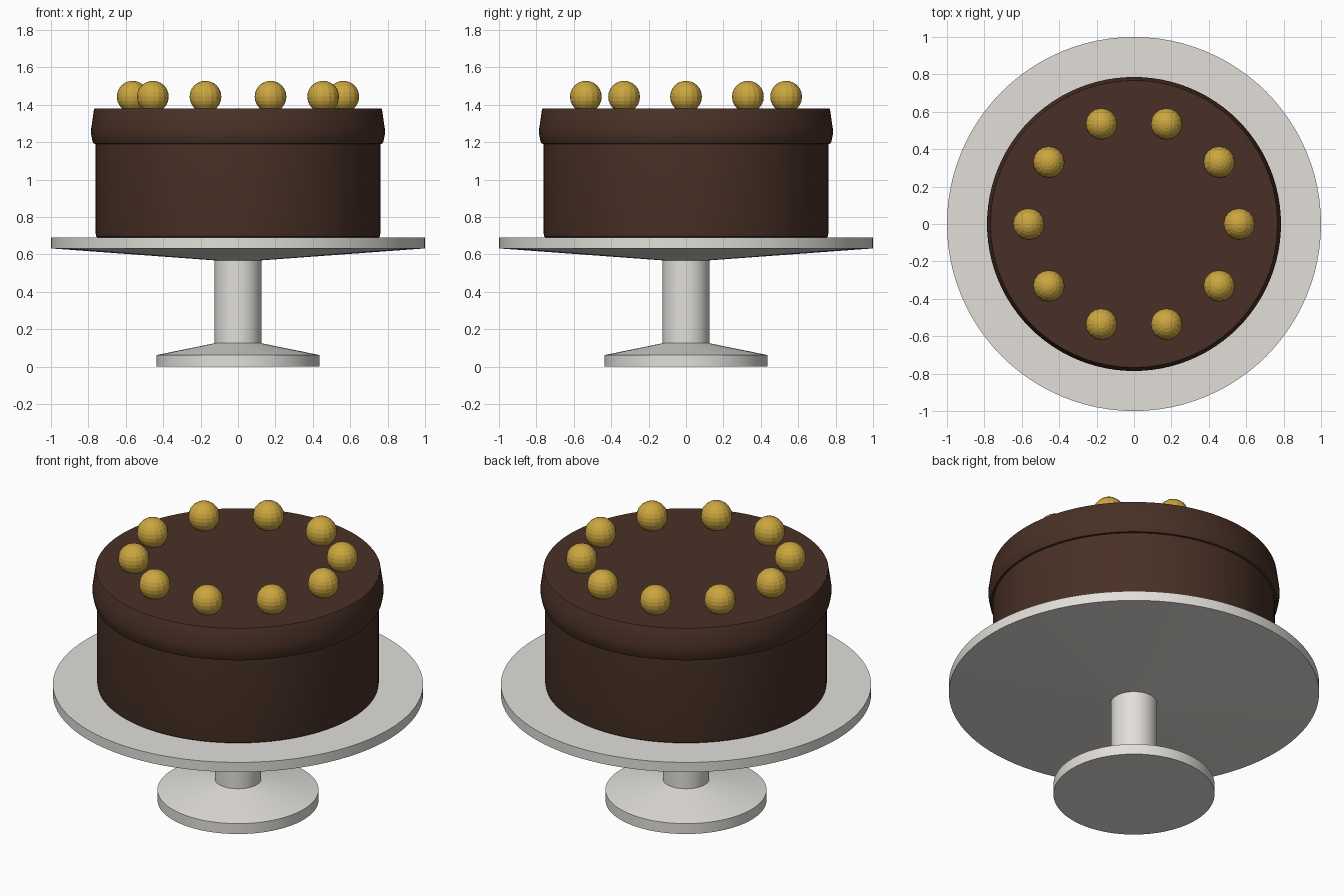
import bpy
import bmesh
import math

cube = bpy.data.objects.get("Cube")
if cube:
    bpy.data.objects.remove(cube, do_unlink=True)


def make_material(name, color, roughness):
    mat = bpy.data.materials.new(name)
    mat.use_nodes = True
    mat.diffuse_color = (*color, 1)
    shader = next(n for n in mat.node_tree.nodes if n.type == 'BSDF_PRINCIPLED')
    shader.inputs["Base Color"].default_value = (*color, 1)
    shader.inputs["Roughness"].default_value = roughness
    return mat


ceramic = make_material("white_ceramic", (0.76, 0.74, 0.70), 0.4)
chocolate = make_material("dark_chocolate", (0.066, 0.03, 0.019), 0.6)
gold = make_material("gold", (0.6, 0.38, 0.05), 0.5)


def finish(bm, name, mat):
    bmesh.ops.recalc_face_normals(bm, faces=bm.faces)
    mesh = bpy.data.meshes.new(name)
    bm.to_mesh(mesh)
    bm.free()
    mesh.materials.append(mat)
    obj = bpy.data.objects.new(name, mesh)
    bpy.context.collection.objects.link(obj)
    return obj


def lathe(name, profile, mat, sides=96):
    """Closed solid turned about z from (radius, height) points, bottom to top."""
    bm = bmesh.new()
    rings = []
    for r, z in profile:
        angles = [math.tau * i / sides for i in range(sides)]
        rings.append([bm.verts.new((r * math.cos(a), r * math.sin(a), z)) for a in angles])
    for low, high in zip(rings, rings[1:]):
        for i in range(sides):
            j = (i + 1) % sides
            bm.faces.new((low[i], low[j], high[j], high[i]))
    bm.faces.new(rings[0])
    bm.faces.new(rings[-1])
    obj = finish(bm, name, mat)
    bpy.ops.object.select_all(action='DESELECT')
    obj.select_set(True)
    bpy.context.view_layer.objects.active = obj
    bpy.ops.object.shade_smooth_by_angle(angle=math.radians(35))
    return obj


# Stand: stepped foot, straight stem and wide plate with a sloped underside
lathe("cake_stand", [(0.435, 0), (0.435, 0.062), (0.125, 0.125),
                     (0.125, 0.568), (1, 0.632), (1, 0.69)], ceramic)

# Cake body with a softened bottom edge
lathe("cake_body", [(0.75, 0.688), (0.758, 0.695), (0.761, 0.71), (0.761, 1.21)], chocolate)

# Icing lid: flat top, flared side and a rolled lower lip
lathe("icing_top", [(0.755, 1.19), (0.772, 1.192), (0.778, 1.205), (0.786, 1.245),
                    (0.786, 1.265), (0.77, 1.375), (0.767, 1.38)], chocolate)

# Ring of ten faceted balls pressed slightly into the icing
BALL_COUNT = 10
RING_RADIUS = 0.563
for k in range(BALL_COUNT):
    angle = math.tau * k / BALL_COUNT
    bm = bmesh.new()
    bmesh.ops.create_uvsphere(bm, u_segments=16, v_segments=12, radius=0.085)
    ball = finish(bm, f"gold_ball_{k + 1}", gold)
    ball.location = (RING_RADIUS * math.cos(angle), RING_RADIUS * math.sin(angle), 1.443)
